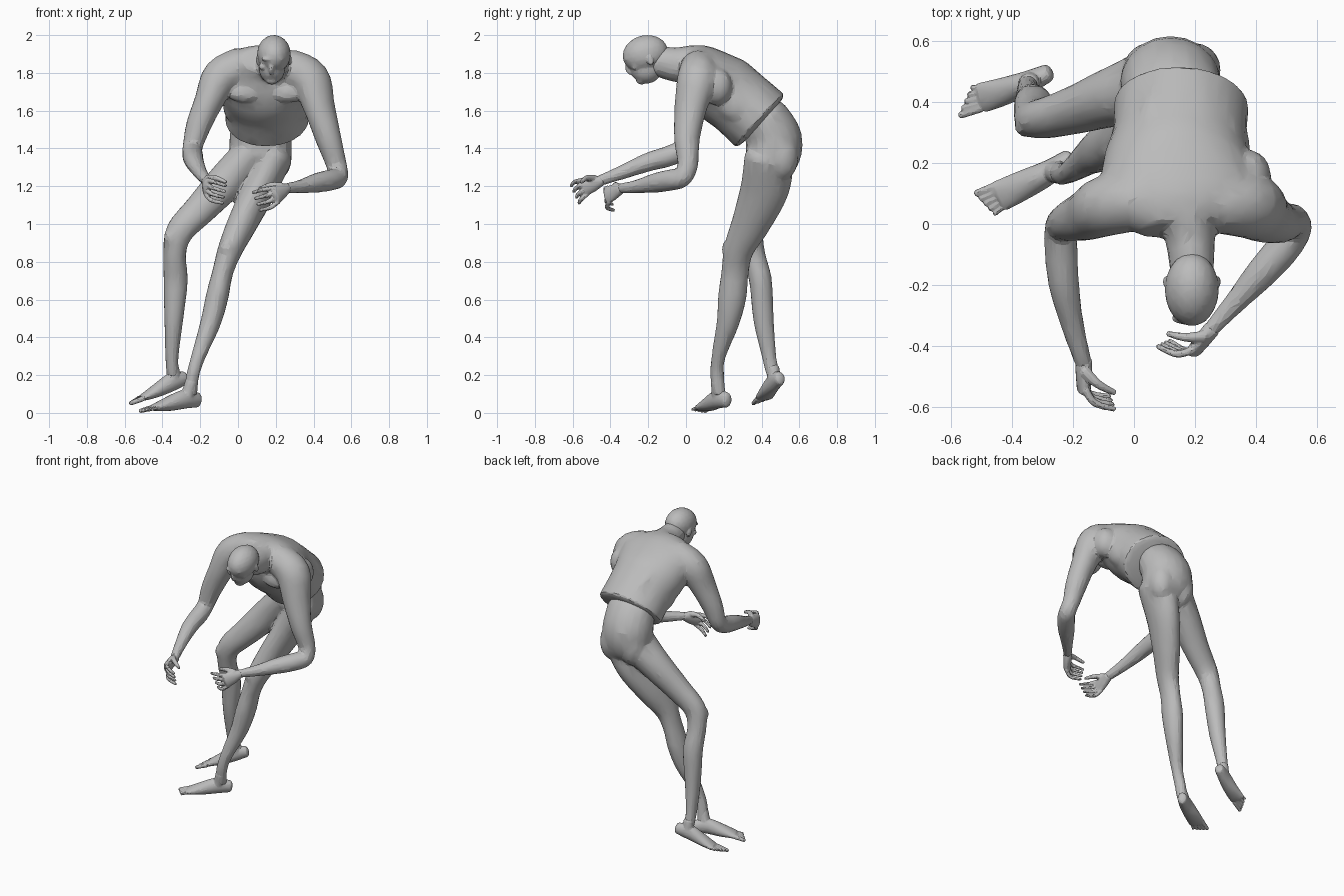
import bpy, bmesh, math
from mathutils import Vector, Matrix

cube = bpy.data.objects.get("Cube")
if cube:
    bpy.data.objects.remove(cube)

skin = bpy.data.materials.new("grey_clay")
skin.use_nodes = True
GREY = (0.5, 0.5, 0.5, 1)
skin.diffuse_color = GREY
skin.node_tree.nodes["Principled BSDF"].inputs["Base Color"].default_value = GREY
parts = []


def catmull(p, i, t):
    """Smooth interpolation through a list of vectors."""
    a, b, c, d = (p[max(0, min(len(p) - 1, k))] for k in range(i - 1, i + 3))
    return 0.5 * (2 * b + (c - a) * t + (2 * a - 5 * b + 4 * c - d) * t * t
                  + (3 * b - a - 3 * c + d) * t * t * t)


def tube(bm, rings, side=(1, 0, 0), cap=0.6, steps=4, sides=20):
    """Loft ellipses through rings of x, y, z, half width and optional half depth."""
    keys = [Vector(r if len(r) == 5 else (*r, r[-1])) for r in rings]
    path = [catmull(keys, i, k / steps) for i in range(len(keys) - 1) for k in range(steps)]
    path.append(keys[-1])
    centres = [Vector(q[:3]) for q in path]
    sections = []
    last = len(path) - 1
    for i, q in enumerate(path):
        along = (centres[min(i + 1, last)] - centres[max(i - 1, 0)]).normalized()
        u = Vector(side)
        u = (u - along * u.dot(along)).normalized()
        sections.append((centres[i], along, u, along.cross(u), q[3], q[4]))

    # rounded ends
    def rounded(section, sign):
        c, along, u, v, a, b = section
        r = min(a, b) * cap * sign
        return [(c + along * r * math.sin(t), along, u, v, a * math.cos(t), b * math.cos(t))
                for t in (0.5, 1.0, 1.4)]
    sections = rounded(sections[0], -1)[::-1] + sections + rounded(sections[-1], 1)
    loops = []
    for c, along, u, v, a, b in sections:
        angles = [math.tau * k / sides for k in range(sides)]
        loops.append([bm.verts.new(c + u * a * math.cos(t) + v * b * math.sin(t)) for t in angles])
    for low, high in zip(loops, loops[1:]):
        for k in range(sides):
            n = (k + 1) % sides
            bm.faces.new((low[k], low[n], high[n], high[k]))
    bm.faces.new(loops[0][::-1])
    bm.faces.new(loops[-1])


def blob(bm, centre, size, tilt=0):
    """Ellipsoid muscle or bone mass."""
    matrix = (Matrix.Translation(centre) @ Matrix.Rotation(tilt, 4, 'X')
              @ Matrix.Diagonal((*size, 1)))
    bmesh.ops.create_icosphere(bm, subdivisions=3, radius=1, matrix=matrix)


def finish(bm, name, voxel=0.01, smooth=4, keep=0.2):
    """Fuse the masses into one skin and reduce it to facets."""
    mesh = bpy.data.meshes.new(name)
    bmesh.ops.recalc_face_normals(bm, faces=bm.faces)
    bm.to_mesh(mesh)
    bm.free()
    obj = bpy.data.objects.new(name, mesh)
    bpy.context.collection.objects.link(obj)
    mesh.materials.append(skin)
    fuse = obj.modifiers.new("fuse", 'REMESH')
    fuse.mode = 'VOXEL'
    fuse.voxel_size = voxel
    relax = obj.modifiers.new("relax", 'SMOOTH')
    relax.iterations = smooth
    facets = obj.modifiers.new("facets", 'DECIMATE')
    facets.ratio = keep
    bpy.ops.object.select_all(action='DESELECT')
    obj.select_set(True)
    bpy.context.view_layer.objects.active = obj
    for mod in (fuse, relax, facets):
        bpy.ops.object.modifier_apply(modifier=mod.name)
    bpy.ops.object.shade_smooth_by_angle(angle=math.radians(14))
    parts.append(obj)


# Torso with neck, shoulders and arms
bm = bmesh.new()
tube(bm, [(.16, -.01, 1.87, .15, .08), (.15, .07, 1.83, .25, .13), (.14, .18, 1.73, .245, .185),
          (.15, .285, 1.645, .22, .185), (.155, .39, 1.55, .222, .19)], cap=0.12, sides=32)
tube(bm, [(.17, .04, 1.85, .1), (.185, -.05, 1.845, .082, .092), (.19, -.15, 1.865, .072, .08)])
for s in (-1, 1):
    blob(bm, (.15 + s * .11, .05, 1.71), (.11, .055, .07), tilt=-.5)           # chest
    blob(bm, (.15 + s * .14, .15, 1.83), (.08, .11, .06), tilt=-.55)           # shoulder blade
    blob(bm, (.14 + s * .07, .30, 1.81), (.055, .19, .035), tilt=-.57)         # back muscle
    blob(bm, (.15 + s * .165, .25, 1.64), (.065, .13, .09), tilt=-.7)          # ribs
blob(bm, (.37, .16, 1.73), (.08, .085, .10))                                   # left armpit
tube(bm, [(.27, .07, 1.83, .10), (.38, .06, 1.765, .105, .11), (.43, .025, 1.62, .08, .09),
          (.48, .005, 1.45, .068), (.52, .01, 1.32, .055), (.53, -.02, 1.25, .053),
          (.49, -.08, 1.235, .056), (.42, -.16, 1.22, .052), (.33, -.26, 1.20, .036),
          (.25, -.35, 1.19, .026)], side=(.78, -.62, 0))
tube(bm, [(.02, .08, 1.84, .10), (-.09, .06, 1.78, .10), (-.155, .03, 1.65, .077, .085),
          (-.21, .01, 1.52, .066), (-.24, -.01, 1.41, .053), (-.24, -.08, 1.365, .055),
          (-.23, -.20, 1.33, .05), (-.20, -.34, 1.275, .037), (-.165, -.46, 1.23, .028)])
finish(bm, "torso_and_arms", smooth=5, keep=.08)

# Pelvis and legs
bm = bmesh.new()
tube(bm, [(.13, .41, 1.57, .16, .13), (.12, .465, 1.45, .165, .15), (.12, .455, 1.34, .16, .14),
          (.11, .44, 1.28, .12, .1)])
for x in (.05, .20):
    blob(bm, (x, .505, 1.36), (.085, .09, .13))                                # buttock
blob(bm, (.1, .36, 1.24), (.03, .035, .045))                                   # groin
tube(bm, [(.19, .44, 1.36, .10, .13), (.12, .42, 1.20, .09, .13), (.03, .35, 1.02, .08, .105),
          (-.04, .28, .87, .066, .08), (-.08, .26, .75, .055, .072), (-.11, .245, .62, .06, .075),
          (-.145, .222, .48, .054, .06), (-.21, .172, .30, .038, .037),
          (-.24, .165, .20, .034, .036), (-.25, .175, .11, .035)])
tube(bm, [(.05, .45, 1.35, .10, .13), (-.06, .42, 1.23, .10, .10), (-.20, .372, 1.08, .085, .077),
          (-.31, .345, .96, .073, .065), (-.335, .36, .84, .06), (-.33, .395, .70, .064, .06),
          (-.34, .41, .50, .05, .054), (-.35, .44, .30, .035, .038), (-.345, .46, .21, .033, .036)])
for knee in ((-.055, .225, .87), (-.35, .32, .93)):
    blob(bm, knee, (.042, .035, .05))
finish(bm, "pelvis_and_legs", keep=.08)

# Head: skull, jaw, brow, nose, lips and ears, all bent forward
bm = bmesh.new()
blob(bm, (.19, -.215, 1.902), (.089, .122, .099), tilt=.25)
blob(bm, (.18, -.21, 1.83), (.07, .085, .085), tilt=.4)
blob(bm, (.178, -.235, 1.765), (.034, .03, .025))                              # chin
blob(bm, (.183, -.31, 1.875), (.06, .022, .016))                               # brow
blob(bm, (.176, -.297, 1.825), (.015, .025, .035), tilt=.3)                    # nose
blob(bm, (.176, -.266, 1.79), (.028, .02, .012))                               # lips
for s in (-1, 1):
    blob(bm, (.19 + s * .084, -.19, 1.87), (.011, .018, .03), tilt=.3)         # ear
    blob(bm, (.18 + s * .045, -.265, 1.835), (.025, .025, .02))                # cheek
finish(bm, "head", voxel=.006, smooth=3, keep=.15)


def hand(name, wrist, reach, across, curl):
    """Palm, four curled fingers and a thumb."""
    wrist, d, w, c = (Vector(q) for q in (wrist, reach, across, curl))
    d.normalize(), w.normalize(), c.normalize()
    bm = bmesh.new()
    knuckle = wrist + d * .10
    tube(bm, [(*wrist, .028), (*(wrist + d * .05), .042, .026), (*knuckle, .048, .022)], side=w)
    for i in range(4):
        off = i - 1.5
        base = knuckle + w * off * .025 - d * .01
        mid = base + d * .042 + c * .03 + w * off * .009
        tip = mid + d * (.008 + .004 * i) + c * .065
        tube(bm, [(*base, .0135), (*mid, .012), (*tip, .009)], side=w, sides=10)
    root = wrist + d * .03 + w * .025
    bend = root + d * .035 + w * .025 + c * .04
    tube(bm, [(*root, .02), (*bend, .015), (*(bend + d * .03 + c * .055), .01)], side=d, sides=10)
    finish(bm, name, voxel=.005, smooth=2, keep=.2)


hand("left_hand", (.255, -.345, 1.19), (-.6, -.75, -.38), (-.3, -.1, .95), (-.75, .6, -.15))
hand("right_hand", (-.165, -.45, 1.23), (.0, -.87, -.33), (.15, -.3, .93), (.95, -.0, -.2))


def foot(name, ankle, rings, toe, across):
    """Heel, sole, instep and five toes, the big toe on the across side."""
    toe, w = Vector(toe), Vector(across).normalized()
    bm = bmesh.new()
    tube(bm, rings, side=w)
    ball = Vector(rings[-1][:3])
    tube(bm, [(*ankle, .034), (*rings[1][:3], .036), (*rings[2][:3], .034)], side=w)
    for i in range(5):
        size = .015 - .0012 * i
        off = w * (2 - i) * .022
        tip = ball + off + (toe - ball) * (1 - .1 * i)
        tube(bm, [(*(ball + off * .8), size), (*tip, size * .8)], side=w, sides=10)
    finish(bm, name, voxel=.005, smooth=2, keep=.12)


foot("left_foot", (-.245, .165, .17),
     [(-.215, .215, .07, .03, .04), (-.28, .17, .075, .04, .05),
      (-.36, .13, .052, .048, .04), (-.44, .092, .03, .052, .02)],
     (-.50, .06, .012), (-.4, .9, 0))
foot("right_foot", (-.345, .46, .24),
     [(-.285, .495, .185, .03, .037), (-.35, .465, .165, .038, .048),
      (-.43, .435, .12, .046, .036), (-.50, .415, .085, .05, .019)],
     (-.565, .4, .062), (-.1, -.9, -.2))

# Stand the figure on the ground
low = min(v.co.z for o in parts for v in o.data.vertices)
for o in parts:
    o.data.transform(Matrix.Translation((0, 0, -low)))
